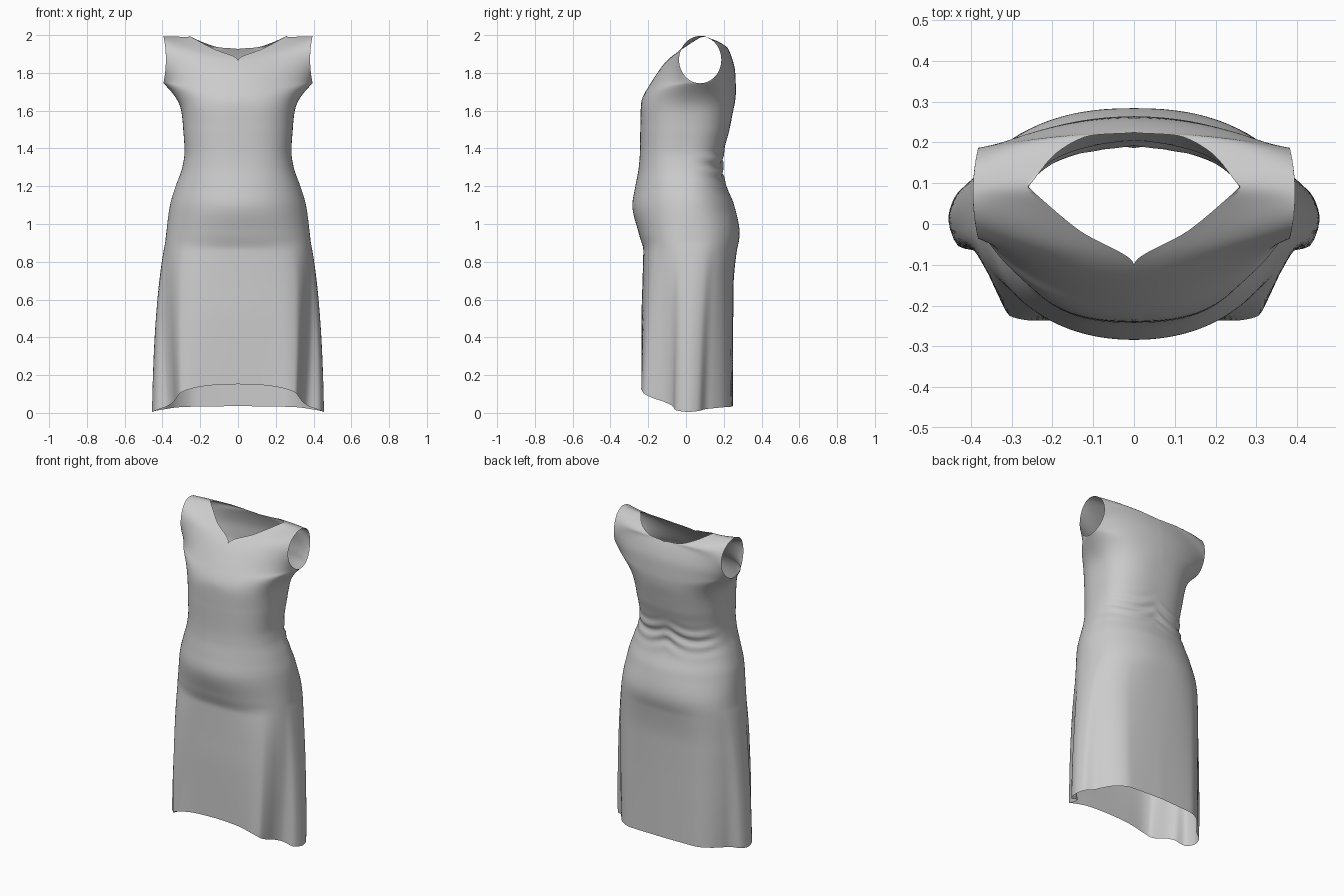
import bpy, bmesh
from math import sin, cos, pi, exp

if "Cube" in bpy.data.objects:
    bpy.data.objects.remove(bpy.data.objects["Cube"])

N = 32            # columns per quarter (front centre -> side -> back centre)
BODY, TOP = 110, 32


def mono(keys, t):
    """Monotone cubic interpolation through rows of (t, v1, v2, ...)."""
    i = 0
    while i < len(keys) - 2 and t > keys[i + 1][0]:
        i += 1
    out = []
    for c in range(1, len(keys[0])):
        def slope(k):
            return (keys[k + 1][c] - keys[k][c]) / (keys[k + 1][0] - keys[k][0])

        def tangent(k):
            if k == 0:
                return slope(0)
            if k == len(keys) - 1:
                return slope(k - 1)
            a, b = slope(k - 1), slope(k)
            return 0 if a * b <= 0 else 2 * a * b / (a + b)
        h = keys[i + 1][0] - keys[i][0]
        u = min(1, max(0, (t - keys[i][0]) / h))
        p, q = keys[i][c], keys[i + 1][c]
        out.append((2*u**3 - 3*u*u + 1)*p + (u**3 - 2*u*u + u)*h*tangent(i)
                   + (3*u*u - 2*u**3)*q + (u**3 - u*u)*h*tangent(i + 1))
    return out


# Body sections: height, half width, front y, back y, side y, roundness
SECTIONS = [(0, .44, -.24, .25, .02, 2.5), (.4, .42, -.237, .25, .02, 2.5),
            (.65, .405, -.228, .252, .02, 2.6), (.85, .39, -.225, .27, .02, 2.5),
            (.95, .38, -.25, .284, .02, 2.3), (1.1, .36, -.284, .255, .01, 2.1),
            (1.2, .33, -.268, .215, 0, 2.2), (1.3, .295, -.25, .192, -.01, 2.4),
            (1.38, .283, -.244, .20, -.01, 2.5), (1.5, .29, -.242, .23, 0, 2.5),
            (1.6, .303, -.24, .25, .02, 2.5), (1.65, .335, -.236, .26, .045, 2.25),
            (1.7, .395, -.215, .265, .075, 2)]
# Hem outline with its folds: step, x, y, z
HEM = [(0, 0, -.235, .152), (1, .13, -.235, .147), (2, .24, -.237, .13),
       (3, .305, -.225, .105), (3.6, .325, -.18, .08), (4.2, .34, -.12, .06),
       (5, .375, -.07, .035), (5.6, .43, -.055, .015), (6.2, .455, .01, .005),
       (7, .44, .065, .01), (7.8, .385, .105, .02), (8.5, .355, .15, .025),
       (9.2, .31, .2, .03), (10, .23, .24, .033), (12, 0, .25, .036)]
# Centre line then neckline: parameter, x, y, z
FRONT = [(0, 0, -.215, 1.70), (.25, 0, -.165, 1.78), (.5, 0, -.1, 1.866),
         (.75, .135, -.015, 1.93), (1, .26, .09, 1.997)]
BACK = [(0, 0, .265, 1.70), (.25, 0, .26, 1.81), (.5, 0, .225, 1.925),
        (.65, .10, .218, 1.935), (.8, .185, .178, 1.962), (1, .26, .09, 1.997)]


def body_point(v, f):
    z = 1.7 * v
    hw, yf, yb, ys, n = mono(SECTIONS, z)
    a = f * pi
    u = max(0, sin(a)) ** (2 / n)
    w = abs(cos(a)) ** (2 / n)
    x, y = hw * u, ys + ((yf if f < .5 else yb) - ys) * w
    # side seam rises to the armpit
    z += .045 * max(0, (z - 1.5) / .2) ** 1.5 * u * u
    # skirt folds grow toward the hem
    if z < .9:
        hx, hy, hz = mono(HEM, f * 12)
        k = (1 - z / .9) ** .85
        x += (hx - x) * k
        y += (hy - y) * k
        z += hz * (1 - z / .9)
    # gathered wrinkles at the back of the waist
    if f > .5:
        g = exp(-((z - 1.31) / .07) ** 2) * min(1, (f - .5) * 5)
        y += .008 * g * sin(85 * (z - 1.3) + 3 * sin(11 * x) + 9 * x)
    return x, y, z


def top_point(s, f, path, sign):
    """Upper panel row from the centre or neckline out to the armhole edge."""
    xi, yi, zi = mono(path, s)
    xs = .382 + .013 * cos(pi * s) ** 2
    ys = .075 + sign * .112 * sin(pi * s)
    zs = 1.87 - .125 * cos(pi * s)
    u, e = sin(f * pi / 2), 1 + min(1, 2 * s)
    w = max(0, cos(f * pi / 2)) ** e
    return xi + (xs - xi) * u, ys + (yi - ys) * w, zi + (zs - zi) * u * u


def add_grid(bm, rows, cols, func):
    g = [[bm.verts.new(func(r / rows, c / cols)) for c in range(cols + 1)]
         for r in range(rows + 1)]
    for r in range(rows):
        for c in range(cols):
            bm.faces.new((g[r][c], g[r][c+1], g[r+1][c+1], g[r+1][c]))


bm = bmesh.new()
# Skirt and bodice, then the front and back shoulder panels
add_grid(bm, BODY, 2 * N, body_point)
add_grid(bm, TOP, N, lambda s, f: top_point(s, f, FRONT, -1))
add_grid(bm, TOP, N, lambda s, f: top_point(s, f, BACK, 1))
bmesh.ops.remove_doubles(bm, verts=bm.verts, dist=.0006)
bmesh.ops.recalc_face_normals(bm, faces=bm.faces)
# Soften the joins, keeping the open edges in place
inner = [v for v in bm.verts if not v.is_boundary and v.co.z > 1.5]
for _ in range(6):
    bmesh.ops.smooth_vert(bm, verts=inner, factor=.5,
                          use_axis_x=True, use_axis_y=True, use_axis_z=True)
mesh = bpy.data.meshes.new("dress")
bm.to_mesh(mesh)
bm.free()
dress = bpy.data.objects.new("dress", mesh)
bpy.context.collection.objects.link(dress)

# Mirror to the other side
m = dress.modifiers.new("mirror", 'MIRROR')
m.use_clip = True
m.merge_threshold = .001
bpy.context.view_layer.objects.active = dress
dress.select_set(True)
bpy.ops.object.shade_smooth()
